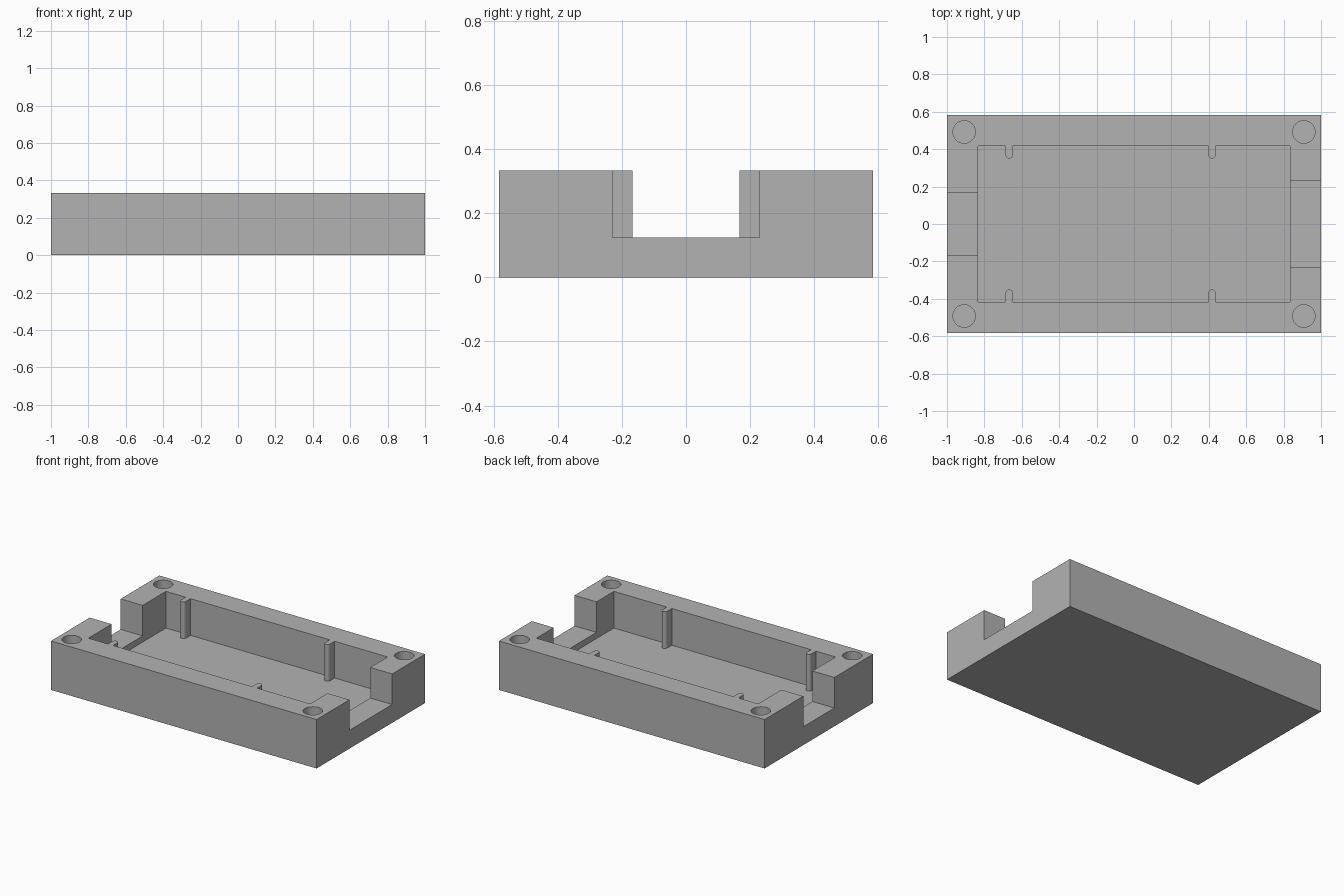
import bpy
import bmesh
from math import cos, sin, pi, radians

if "Cube" in bpy.data.objects:
    bpy.data.objects.remove(bpy.data.objects["Cube"], do_unlink=True)

# Overall sizes (half widths where symmetric)
HALF_X, HALF_Y, HEIGHT = 1.0, 0.583, 0.333
POCKET_X, POCKET_Y, FLOOR = 0.835, 0.417, 0.083
NOTCH_FLOOR = 0.125
RIB_XS, RIB_TIP, RIB_R = (-0.668, 0.417), 0.35, 0.019
HOLE_X, HOLE_Y, HOLE_R = 0.908, 0.492, 0.06
ABOVE = HEIGHT + 0.1

grey = bpy.data.materials.new("plain grey")
grey.use_nodes = True
grey.diffuse_color = (0.45, 0.45, 0.45, 1)
grey.node_tree.nodes["Principled BSDF"].inputs["Base Color"].default_value = grey.diffuse_color


def prism(name, outline, z0, z1):
    """Extrude a closed xy outline from z0 up to z1."""
    bm = bmesh.new()
    face = bm.faces.new([bm.verts.new((x, y, z0)) for x, y in outline])
    top = bmesh.ops.extrude_face_region(bm, geom=[face])["geom"]
    bmesh.ops.translate(bm, vec=(0, 0, z1 - z0),
                        verts=[v for v in top if isinstance(v, bmesh.types.BMVert)])
    bmesh.ops.recalc_face_normals(bm, faces=bm.faces)
    mesh = bpy.data.meshes.new(name)
    bm.to_mesh(mesh)
    bm.free()
    mesh.materials.append(grey)
    obj = bpy.data.objects.new(name, mesh)
    bpy.context.collection.objects.link(obj)
    return obj


def rect(x0, x1, y0, y1):
    return [(x0, y0), (x1, y0), (x1, y1), (x0, y1)]


def circle(cx, cy, r, n=48):
    return [(cx + r * cos(2 * pi * i / n), cy + r * sin(2 * pi * i / n)) for i in range(n)]


def pocket_outline():
    """Rectangle with round-ended ribs reaching in from both long walls."""
    half = [(-POCKET_X, -POCKET_Y)]
    centre = -(RIB_TIP + RIB_R)
    for x in RIB_XS:
        half.append((x - RIB_R, -POCKET_Y))
        for i in range(13):
            a = pi - pi * i / 12
            half.append((x + RIB_R * cos(a), centre + RIB_R * sin(a)))
        half.append((x + RIB_R, -POCKET_Y))
    half.append((POCKET_X, -POCKET_Y))
    return half + [(x, -y) for x, y in reversed(half)]


# Solid block that everything is cut from
case = prism("open_case", rect(-HALF_X, HALF_X, -HALF_Y, HALF_Y), 0, HEIGHT)

# Main pocket, narrow and wide end notches, blind corner holes
cutters = [
    prism("pocket_cutter", pocket_outline(), FLOOR, ABOVE),
    prism("narrow_notch_cutter", rect(-1.1, -0.75, -0.167, 0.167), NOTCH_FLOOR, ABOVE),
    prism("wide_notch_cutter", rect(0.75, 1.1, -0.23, 0.23), NOTCH_FLOOR, ABOVE),
]
for sx in (-1, 1):
    for sy in (-1, 1):
        cutters.append(prism("corner_hole_cutter",
                             circle(sx * HOLE_X, sy * HOLE_Y, HOLE_R), FLOOR, ABOVE))

bpy.ops.object.select_all(action="DESELECT")
case.select_set(True)
bpy.context.view_layer.objects.active = case
for cutter in cutters:
    cutter.hide_render = True
    cut = case.modifiers.new(cutter.name, "BOOLEAN")
    cut.operation = "DIFFERENCE"
    cut.solver = "EXACT"
    cut.object = cutter
    bpy.ops.object.modifier_apply(modifier=cut.name)
for cutter in cutters:
    bpy.data.objects.remove(cutter, do_unlink=True)

# Round walls smooth, corners sharp
bpy.ops.object.shade_smooth_by_angle(angle=radians(30))
